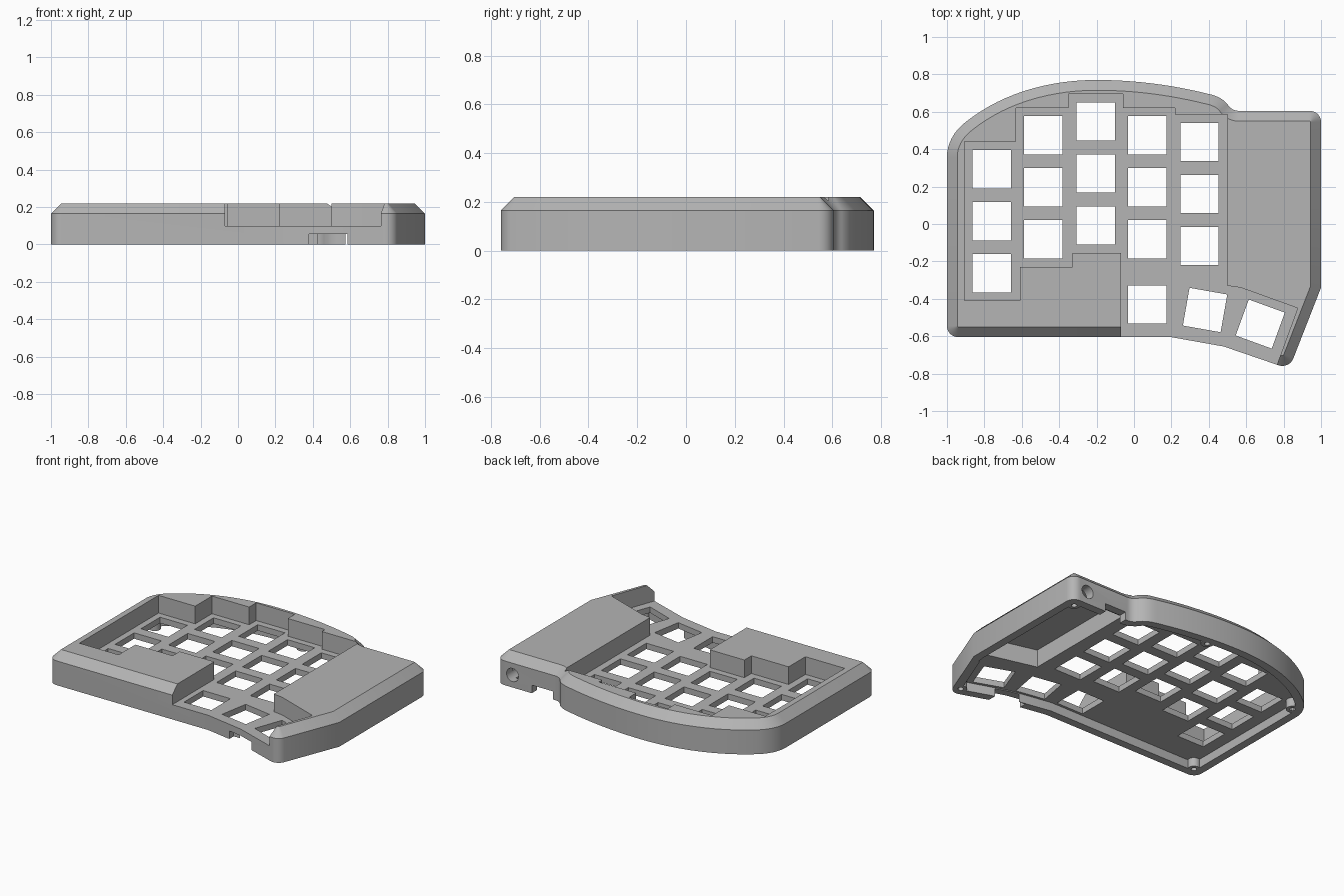
import bpy, bmesh, math
from mathutils import Vector, Matrix

cube = bpy.data.objects.get("Cube")
if cube:
    bpy.data.objects.remove(cube, do_unlink=True)

grey = bpy.data.materials.new("warm_grey_plastic")
grey.use_nodes = True
colour = (0.46, 0.46, 0.46, 1)
grey.diffuse_color = colour
grey.node_tree.nodes["Principled BSDF"].inputs["Base Color"].default_value = colour

BEVEL = 0.055
HEIGHT, SHOULDER, PLATE_TOP, PLATE_BOTTOM = 0.22, 0.165, 0.10, 0.06


def conic(a, c, b, steps=8):
    """Rounded turn from a to b around control point c."""
    a, c, b = Vector(a), Vector(c), Vector(b)
    w = math.cos((c - a).angle(b - c) / 2)
    pts = []
    for i in range(steps + 1):
        t = i / steps
        k = ((1 - t) ** 2, 2 * w * t * (1 - t), t * t)
        pts.append((a * k[0] + c * k[1] + b * k[2]) / sum(k))
    return pts


def corner(prev, c, nxt, d=0.06):
    prev, c, nxt = Vector(prev), Vector(c), Vector(nxt)
    return conic(c + (prev - c).normalized() * d, c, c + (nxt - c).normalized() * d)


def inset(pts, d):
    """Mitred inward offset of a clockwise outline."""
    out = []
    for i, p in enumerate(pts):
        e1 = (p - pts[i - 1]).normalized()
        e2 = (pts[(i + 1) % len(pts)] - p).normalized()
        n1, n2 = Vector((e1.y, -e1.x)), Vector((e2.y, -e2.x))
        out.append(p + (n1 + n2) * d / (1 + n1.dot(n2)))
    return out


def loft(name, rings):
    """Closed solid through (outline, z) rings."""
    bm = bmesh.new()
    loops = [[bm.verts.new((p[0], p[1], z)) for p in pts] for pts, z in rings]
    for lo, hi in zip(loops, loops[1:]):
        for i in range(len(lo)):
            j = (i + 1) % len(lo)
            bm.faces.new((lo[i], lo[j], hi[j], hi[i]))
    bm.faces.new(loops[0])
    bm.faces.new(loops[-1])
    bmesh.ops.recalc_face_normals(bm, faces=bm.faces)
    mesh = bpy.data.meshes.new(name)
    bm.to_mesh(mesh)
    bm.free()
    obj = bpy.data.objects.new(name, mesh)
    bpy.context.collection.objects.link(obj)
    mesh.materials.append(grey)
    return obj


def prism(name, pts, z0, z1):
    return loft(name, [(pts, z0), (pts, z1)])


def rect(x, y, w, h, angle=0):
    rot = Matrix.Rotation(math.radians(angle), 2)
    return [Vector((x, y)) + rot @ Vector((sx * w / 2, sy * h / 2))
            for sx, sy in ((-1, -1), (-1, 1), (1, 1), (1, -1))]


def circle(x, y, r, n=20):
    return [(x + r * math.cos(math.tau * i / n), y + r * math.sin(math.tau * i / n))
            for i in range(n)]


def combine(target, tool, operation="DIFFERENCE"):
    tool.hide_render = True
    mod = target.modifiers.new(tool.name, "BOOLEAN")
    mod.operation, mod.solver, mod.object = operation, "EXACT", tool
    bpy.context.view_layer.objects.active = target
    bpy.ops.object.modifier_apply(modifier=mod.name)
    bpy.data.objects.remove(tool, do_unlink=True)


# Outer outline, clockwise from the front left corner
front_left, back_right = (-1, -0.605), (1, 0.605)
side_bend, tip, front_bend = (1, -0.34), (0.83, -0.775), (0.48, -0.655)
raw = corner((0, -0.605), front_left, (-1, 0))
raw += conic((-1, 0.36), (-1, 0.47), (-0.9, 0.545))
raw += conic((-0.9, 0.545), (-0.62, 0.77), (-0.2, 0.77), 14)
raw += conic((-0.2, 0.77), (0.1, 0.77), (0.4, 0.695), 12)
raw += conic((0.4, 0.695), (0.47, 0.68), (0.5, 0.64))
raw += conic((0.5, 0.64), (0.52, 0.605), (0.56, 0.605))
raw += corner((0, 0.605), back_right, side_bend)
raw += [Vector(side_bend)] + corner(side_bend, tip, front_bend)
raw += [Vector(front_bend), Vector((0.2, -0.605))]
outline = [p for i, p in enumerate(raw) if (p - raw[i - 1]).length > 1e-4]
inner = inset(outline, BEVEL)

# Chamfered shell
case = loft("keyboard_case", [(outline, 0), (outline, SHOULDER), (inner, HEIGHT)])

# Underside hollow and the taller controller bay
combine(case, prism("under_hollow", inner, -0.1, PLATE_BOTTOM))
bay = [(0.55, 0.54), (0.94, 0.54), (0.94, -0.37), (0.55, -0.27)]
combine(case, prism("controller_bay", bay, -0.1, 0.18))

# Stepped key well, open at the front
well = [(-0.07, -0.9), (-0.07, -0.155), (-0.33, -0.155), (-0.33, -0.23),
        (-0.61, -0.23), (-0.61, -0.41), (-0.905, -0.41), (-0.905, 0.44),
        (-0.63, 0.44), (-0.63, 0.62), (-0.35, 0.62), (-0.35, 0.695),
        (-0.06, 0.695), (-0.06, 0.62), (0.22, 0.62), (0.22, 0.585),
        (0.5, 0.585), (0.5, -0.33), (0.57, -0.34), (0.875, -0.45), (0.71, -0.9)]
combine(case, prism("key_well", well, PLATE_TOP, 0.4))

# Screw posts under the plate
screws = [(-0.93, -0.535), (0.93, 0.535), (0.805, -0.70), (-0.92, 0.42), (0, 0.70)]
for x, y in screws:
    combine(case, prism("screw_post", circle(x, y, 0.04), 0, 0.08), "UNION")
for x, y in screws:
    combine(case, prism("screw_hole", circle(x, y, 0.018, 12), -0.1, 0.05))

# Switch openings: staggered columns, then the thumb row
PITCH, KEY = 0.278, 0.205
columns = [(-0.76, 0.015), (-0.485, 0.197), (-0.205, 0.27), (0.07, 0.197), (0.35, 0.16)]
keys = [(x, y + row * PITCH, 0) for x, y in columns for row in (-1, 0, 1)]
keys += [(0.07, -0.43, 0), (0.38, -0.46, -10), (0.675, -0.535, -20)]
for x, y, angle in keys:
    combine(case, prism("switch_opening", rect(x, y, KEY, KEY, angle), 0.02, 0.15))

# Cable notches in the front and back walls, and the round jack hole
combine(case, prism("front_notch", rect(0.483, -0.66, 0.205, 0.14), -0.1, 0.055))
combine(case, prism("back_notch", rect(0.655, 0.58, 0.16, 0.14), -0.1, 0.055))
jack = prism("jack_hole", circle(0, 0, 0.045), -0.1, 0.1)
jack.data.transform(Matrix.Translation((0.88, 0.6, 0.085)) @ Matrix.Rotation(math.pi / 2, 4, "X"))
combine(case, jack)

# Smooth the curved walls, keep the edges crisp
bpy.ops.object.select_all(action="DESELECT")
case.select_set(True)
bpy.context.view_layer.objects.active = case
bpy.ops.object.shade_smooth_by_angle(angle=math.radians(25))
